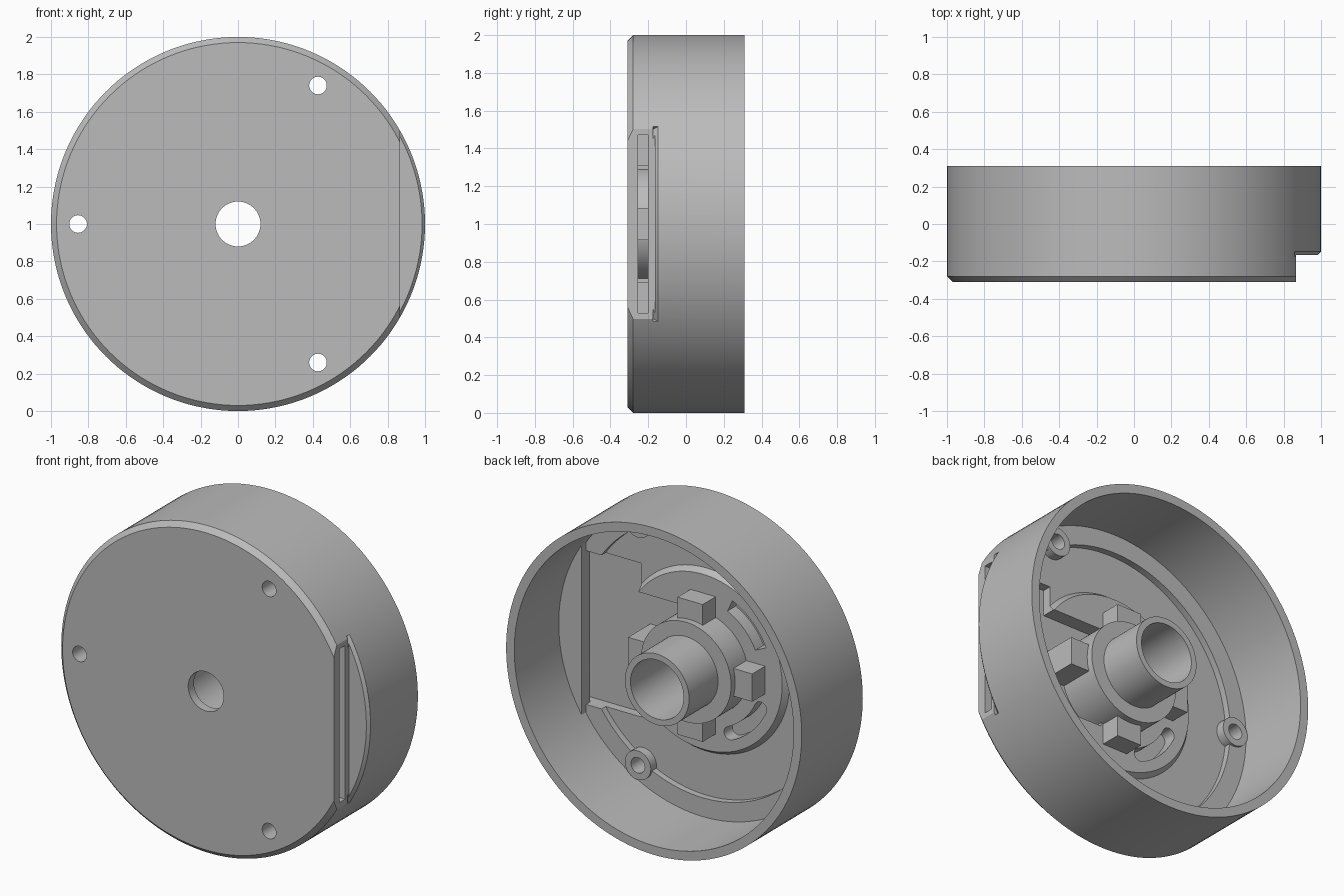
import bpy, bmesh, math
from mathutils import Vector

cube = bpy.data.objects.get("Cube")
if cube:
    bpy.data.objects.remove(cube, do_unlink=True)

grey = bpy.data.materials.new("plain grey")
grey.use_nodes = True
grey.diffuse_color = (0.5, 0.5, 0.5, 1)
grey.node_tree.nodes["Principled BSDF"].inputs["Base Color"].default_value = (0.5, 0.5, 0.5, 1)


def finish(bm, name):
    bmesh.ops.recalc_face_normals(bm, faces=bm.faces)
    mesh = bpy.data.meshes.new(name)
    bm.to_mesh(mesh)
    bm.free()
    mesh.materials.append(grey)
    ob = bpy.data.objects.new(name, mesh)
    bpy.context.collection.objects.link(ob)
    return ob


def lathe(name, profile, start=0, sweep=360, steps=144):
    """Turn a closed (radius, y) profile about the wheel axis."""
    bm = bmesh.new()
    full = sweep == 360
    rings = []
    for i in range(steps if full else steps + 1):
        a = math.radians(start + sweep * i / steps)
        rings.append([bm.verts.new((r * math.cos(a), y, 1 + r * math.sin(a))) for r, y in profile])
    n = len(profile)
    for i in range(steps):
        a, b = rings[i], rings[(i + 1) % len(rings)]
        for j in range(n):
            k = (j + 1) % n
            bm.faces.new((a[j], a[k], b[k], b[j]))
    if not full:
        bm.faces.new(rings[0])
        bm.faces.new(rings[-1])
    return finish(bm, name)


def box(name, lo, hi, turn=0):
    """Box between two corners (z measured from the axis), turned about the axis."""
    bm = bmesh.new()
    bmesh.ops.create_cube(bm, size=1)
    c, s = math.cos(math.radians(turn)), math.sin(math.radians(turn))
    for v in bm.verts:
        x, y, z = (l + (h - l) * (t + 0.5) for l, h, t in zip(lo, hi, v.co))
        v.co = Vector((x * c - z * s, y, 1 + x * s + z * c))
    return finish(bm, name)


def peg(name, dist, angle, radius, y0, y1, sides=32):
    """Cylinder parallel to the axis at a polar position."""
    bm = bmesh.new()
    a = math.radians(angle)
    rings = []
    for y in (y0, y1):
        rings.append([bm.verts.new((dist * math.cos(a) + radius * math.cos(t), y,
                                    1 + dist * math.sin(a) + radius * math.sin(t)))
                      for t in (math.tau * i / sides for i in range(sides))])
    for ring in rings:
        bm.faces.new(ring)
    for i in range(sides):
        k = (i + 1) % sides
        bm.faces.new((rings[0][i], rings[0][k], rings[1][k], rings[1][i]))
    return finish(bm, name)


def combine(target, tool, operation):
    mod = target.modifiers.new("cut", 'BOOLEAN')
    mod.object, mod.operation, mod.solver = tool, operation, 'EXACT'
    bpy.context.view_layer.objects.active = target
    bpy.ops.object.modifier_apply(modifier=mod.name)
    bpy.data.objects.remove(tool, do_unlink=True)


# Housing: front plate, rim wall, raised outer ledge and raised central disc
housing = lathe("housing", [
    (0.12, -0.31), (0.97, -0.31), (1, -0.28), (1, 0.31), (0.945, 0.31),
    (0.945, -0.16), (0.83, -0.16), (0.83, -0.2), (0.56, -0.2), (0.535, -0.165),
    (0.18, -0.165), (0.18, -0.255), (0.12, -0.255)])

# Inner block behind the flat on the side
block = peg("side_block", 0, 0, 0.965, -0.28, -0.12, 144)
combine(block, box("block_limit", (0.79, -1, -1), (1.2, 1, 1)), 'INTERSECT')
combine(housing, block, 'UNION')

# Screw bosses
for angle in (60, 180, 300):
    combine(housing, peg("boss", 0.855, angle, 0.088, -0.27, -0.145), 'UNION')

# Side flat with a small chamfer on the ledge left behind it
combine(housing, box("flat_cut", (0.865, -0.5, -0.7), (1.2, -0.165, 0.7)), 'DIFFERENCE')
combine(housing, lathe("ledge_chamfer", [(0.975, -0.175), (1.02, -0.175), (1.02, -0.125)],
                       -31, 62, 40), 'DIFFERENCE')

# Side slot, floor pocket and channel to the hub
combine(housing, box("slot_cut", (0.6, -0.255, -0.47), (1.2, -0.2, 0.47)), 'DIFFERENCE')
combine(housing, box("pocket_cut", (0.44, -0.255, -0.47), (0.788, -0.05, 0.47)), 'DIFFERENCE')
combine(housing, box("channel_cut", (0.1, -0.255, -0.31), (0.5, -0.05, 0.31)), 'DIFFERENCE')

# Curved pockets with round ends
for mid in (135, 225):
    combine(housing, lathe("arc_cut", [(0.39, -0.245), (0.47, -0.245), (0.47, -0.1), (0.39, -0.1)],
                           mid - 20, 40, 16), 'DIFFERENCE')
    for end in (mid - 20, mid + 20):
        combine(housing, peg("arc_end", 0.43, end, 0.04, -0.245, -0.1), 'DIFFERENCE')

# Screw holes through plate and bosses
for angle in (60, 180, 300):
    combine(housing, peg("screw_hole", 0.855, angle, 0.047, -0.5, 0), 'DIFFERENCE')

# Stepped hub tube with four lugs
hub = lathe("hub", [
    (0.18, -0.26), (0.305, -0.26), (0.305, 0), (0.217, 0), (0.217, 0.28), (0.18, 0.28)], steps=96)
for turn in (0, 90, 180, 270):
    base = -0.26 if turn == 0 else -0.175
    combine(hub, box("lug", (0.25, base, -0.085), (0.42, -0.04, 0.085), turn), 'UNION')

for ob in (housing, hub):
    bpy.ops.object.select_all(action='DESELECT')
    ob.select_set(True)
    bpy.context.view_layer.objects.active = ob
    bpy.ops.object.shade_smooth_by_angle(angle=math.radians(25))
